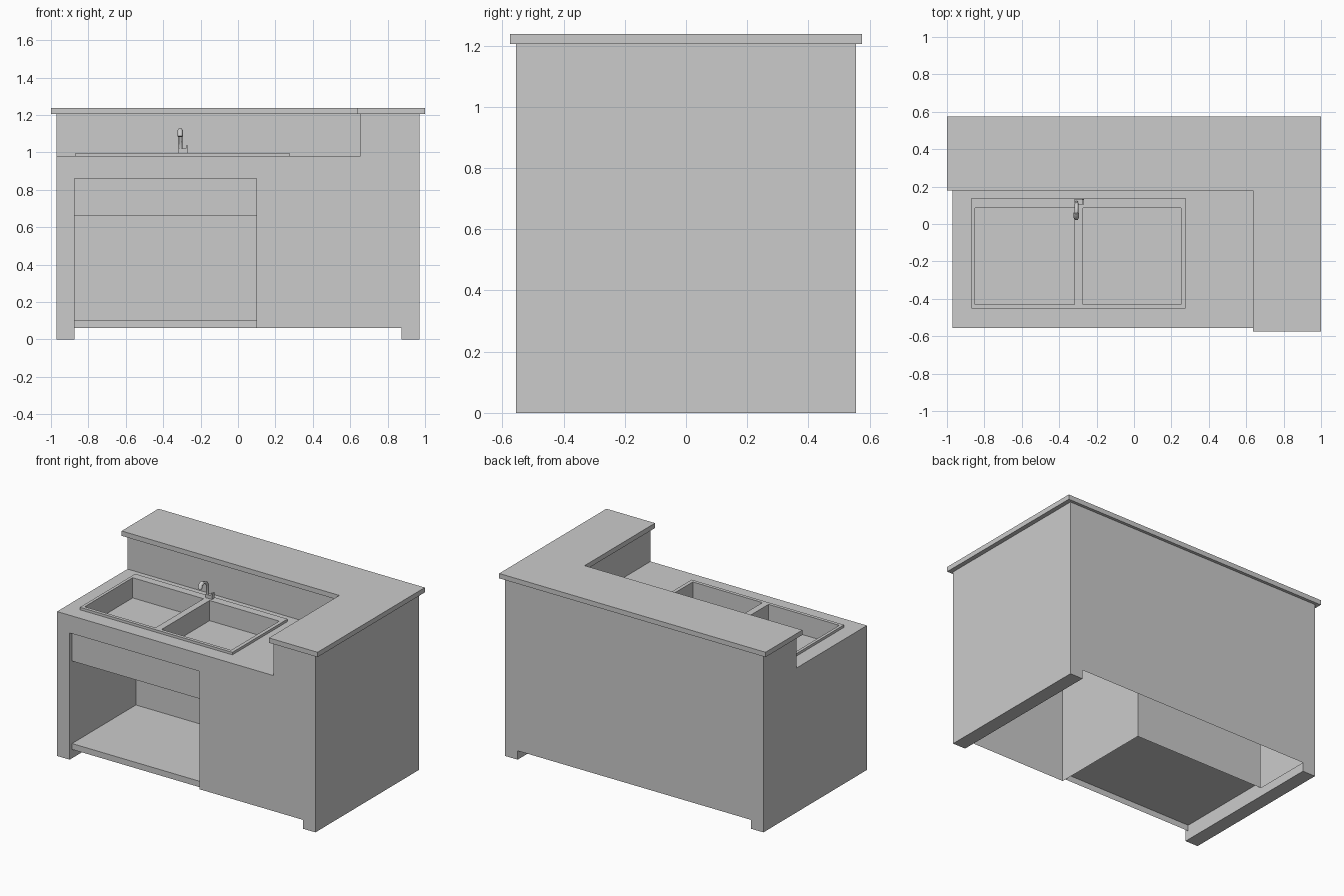
import bpy, bmesh
from mathutils import Vector

if "Cube" in bpy.data.objects:
    bpy.data.objects.remove(bpy.data.objects["Cube"])

X, Y = 0.97, 0.555            # cabinet half sizes
TOP, DECK, TOE = 1.205, 0.98, 0.06
OL, OR = -0.875, 0.10         # cupboard opening left / right
LEG = 0.875                   # inner edge of the legs
WALL_Y, WALL_X = 0.20, 0.655  # raised wall faces
REC, BACK = -0.53, 0.155      # recessed front, cupboard back


def finish(name, bm):
    me = bpy.data.meshes.new(name)
    bm.to_mesh(me)
    bm.free()
    ob = bpy.data.objects.new(name, me)
    bpy.context.collection.objects.link(ob)
    return ob


def panel(bm, axis, at, pts, facing):
    """Flat polygon across an axis; facing is +1 or -1 along that axis."""
    vs = []
    for p in pts:
        c = list(p)
        c.insert(axis, at)
        vs.append(bm.verts.new(c))
    f = bm.faces.new(vs)
    f.normal_update()
    if f.normal[axis] * facing < 0:
        f.normal_flip()


def rect(a0, a1, b0, b1):
    return [(a0, b0), (a1, b0), (a1, b1), (a0, b1)]


def deck(bm, xs, ys, z, holes):
    """Horizontal sheet with rectangular holes."""
    for i in range(len(xs) - 1):
        for j in range(len(ys) - 1):
            if (i, j) not in holes:
                panel(bm, 2, z, rect(xs[i], xs[i + 1], ys[j], ys[j + 1]), 1)


def tidy(bm):
    bmesh.ops.remove_doubles(bm, verts=bm.verts, dist=1e-5)
    bmesh.ops.dissolve_limit(bm, angle_limit=0.02, verts=bm.verts, edges=bm.edges)


def extrude(name, pts, z0, z1):
    bm = bmesh.new()
    f = bm.faces.new([bm.verts.new((x, y, z0)) for x, y in pts])
    r = bmesh.ops.extrude_face_region(bm, geom=[f])
    vs = [v for v in r["geom"] if isinstance(v, bmesh.types.BMVert)]
    bmesh.ops.translate(bm, verts=vs, vec=(0, 0, z1 - z0))
    bmesh.ops.recalc_face_normals(bm, faces=bm.faces)
    return finish(name, bm)


# Sink outline shared by the counter and the sink
sx = [-0.87, -0.85, -0.318, -0.273, 0.25, 0.275]
sy = [-0.453, -0.43, 0.085, 0.14]
RIM, BOWL = 0.997, 0.86

# Cabinet shell: front with cupboard notch, back, sides
bm = bmesh.new()
panel(bm, 1, -Y, [(-X, 0), (OL, 0), (OL, 0.86), (OR, 0.86), (OR, TOE), (LEG, TOE),
                  (LEG, 0), (X, 0), (X, TOP), (WALL_X, TOP), (WALL_X, DECK), (-X, DECK)], -1)
panel(bm, 1, Y, [(-X, 0), (-LEG, 0), (-LEG, TOE), (LEG, TOE), (LEG, 0), (X, 0), (X, TOP), (-X, TOP)], 1)
panel(bm, 0, -X, [(-Y, 0), (Y, 0), (Y, TOP), (WALL_Y, TOP), (WALL_Y, DECK), (-Y, DECK)], -1)
panel(bm, 0, X, rect(-Y, Y, 0, TOP), 1)
# raised wall faces
panel(bm, 1, WALL_Y, rect(-X, WALL_X, DECK, TOP), -1)
panel(bm, 0, WALL_X, rect(-Y, WALL_Y, DECK, TOP), -1)
# leg runners
for s in (-1, 1):
    panel(bm, 2, 0, rect(s * LEG, s * X, -Y, Y), -1)
    panel(bm, 0, s * LEG, rect(-Y, Y, 0, TOE), -s)
bmesh.ops.remove_doubles(bm, verts=bm.verts, dist=1e-5)
finish("cabinet_shell", bm)

# Counter around the sink
bm = bmesh.new()
deck(bm, [-X, sx[0], sx[-1], WALL_X], [-Y, sy[0], sy[-1], WALL_Y], DECK, {(1, 1)})
tidy(bm)
finish("counter", bm)

# Cupboard recess: sides, back, shelf, toe strip
bm = bmesh.new()
panel(bm, 0, OL, rect(-Y, BACK, TOE, 0.86), 1)
panel(bm, 0, OR, rect(-Y, BACK, TOE, 0.86), -1)
panel(bm, 1, BACK, rect(OL, OR, TOE, 0.66), -1)
panel(bm, 2, 0.10, rect(OL, OR, REC, BACK), 1)
panel(bm, 1, REC, rect(OL, OR, TOE, 0.10), -1)
finish("cupboard_interior", bm)

# Recessed apron panel over the cupboard
bm = bmesh.new()
panel(bm, 1, REC, rect(OL, OR, 0.66, 0.86), -1)
panel(bm, 2, 0.66, rect(OL, OR, REC, BACK), -1)
panel(bm, 2, 0.86, rect(OL, OR, -Y, REC), -1)
finish("apron_panel", bm)

# Double sink: rim with two bowls
bm = bmesh.new()
bowls = [(1, 1), (3, 1)]
deck(bm, sx, sy, RIM, set(bowls))
for i, j in bowls:
    x0, x1, y0, y1 = sx[i], sx[i + 1], sy[j], sy[j + 1]
    panel(bm, 2, BOWL, rect(x0, x1, y0, y1), 1)
    for x, s in ((x0, 1), (x1, -1)):
        panel(bm, 0, x, rect(y0, y1, BOWL, RIM), s)
    for y, s in ((y0, 1), (y1, -1)):
        panel(bm, 1, y, rect(x0, x1, BOWL, RIM), s)
for x, s in ((sx[0], -1), (sx[-1], 1)):
    panel(bm, 0, x, rect(sy[0], sy[-1], DECK, RIM), s)
for y, s in ((sy[0], -1), (sy[-1], 1)):
    panel(bm, 1, y, rect(sx[0], sx[-1], DECK, RIM), s)
tidy(bm)
finish("double_sink", bm)

# L-shaped bar top
extrude("bar_top", [(-1, 0.18), (0.635, 0.18), (0.635, -0.575), (1, -0.575), (1, 0.575), (-1, 0.575)], TOP, 1.238)


# Faucet: base, side handle, bent spout
extrude("faucet_base", rect(-0.318, -0.268, 0.105, 0.133), RIM, 1.02)
extrude("faucet_handle", rect(-0.278, -0.266, 0.105, 0.13), 1.02, 1.037)


def tube(name, pts, radius):
    cu = bpy.data.curves.new(name, 'CURVE')
    cu.dimensions = '3D'
    cu.bevel_depth = radius
    cu.bevel_resolution = 1
    cu.use_fill_caps = True
    sp = cu.splines.new('POLY')
    sp.points.add(len(pts) - 1)
    for p, co in zip(sp.points, pts):
        p.co = Vector((*co, 1))
    ob = bpy.data.objects.new(name, cu)
    bpy.context.collection.objects.link(ob)


tube("faucet_spout", [(-0.307, 0.115, 1.0), (-0.307, 0.11, 1.085), (-0.307, 0.095, 1.107),
                      (-0.308, 0.065, 1.115), (-0.309, 0.045, 1.11)], 0.010)
tube("faucet_head", [(-0.309, 0.06, 1.117), (-0.309, 0.04, 1.108), (-0.309, 0.034, 1.085)], 0.015)
